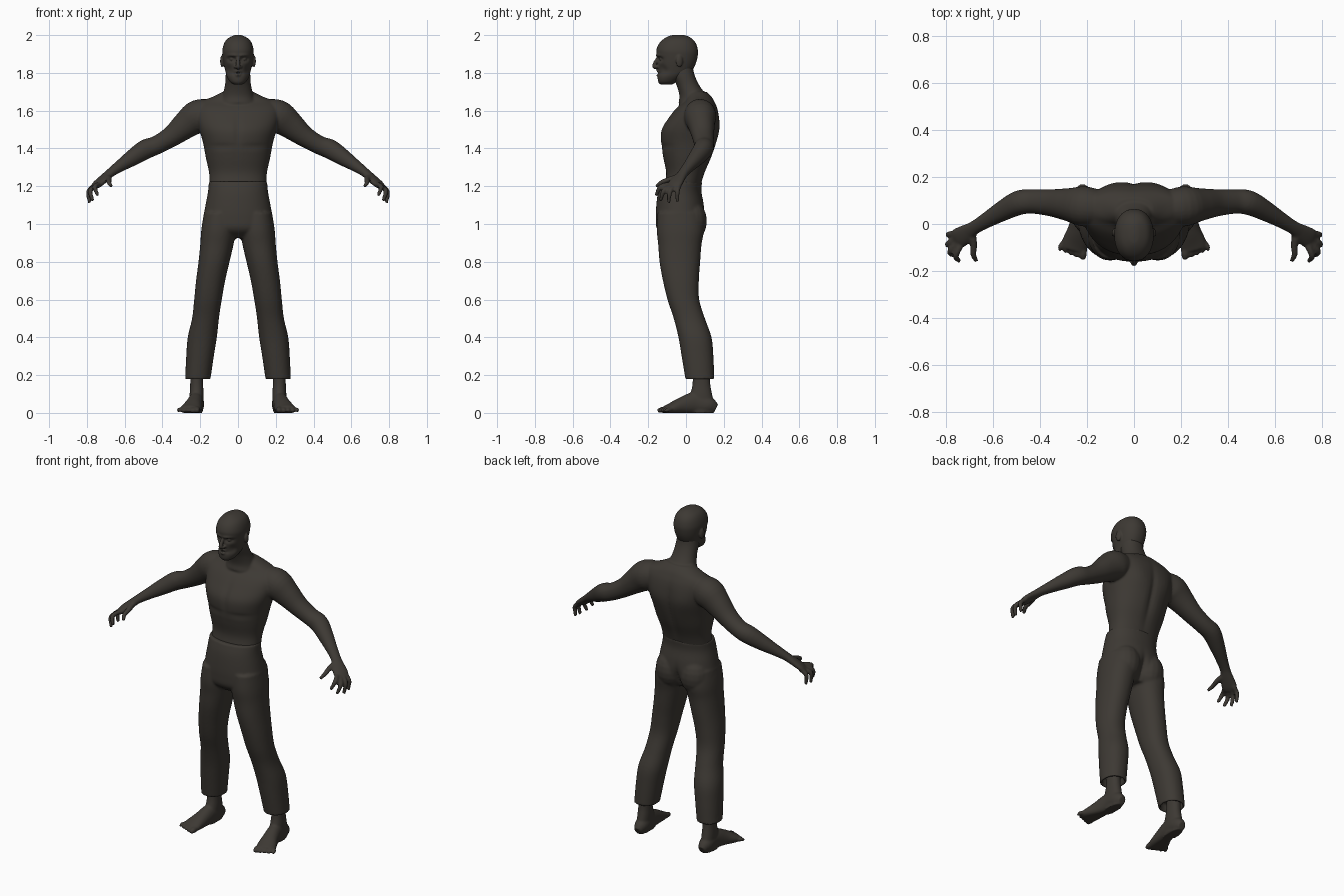
import bpy, bmesh, math
from mathutils import Vector, Matrix

mat = bpy.data.materials.new("dark_brown")
mat.diffuse_color = (0.047, 0.041, 0.034, 1)


def smooth_rows(rows, sub):
    """Catmull-Rom interpolation of rows of numbers."""
    rows = [Vector(r) for r in rows]
    out = []
    for i in range(len(rows) - 1):
        b, c = rows[i], rows[i + 1]
        a = rows[i - 1] if i else b * 2 - c
        d = rows[i + 2] if i + 2 < len(rows) else c * 2 - b
        for k in range(sub):
            t = k / sub
            out.append(0.5 * (2 * b + (c - a) * t + (2 * a - 5 * b + 4 * c - d) * t * t
                              + (3 * b - a - 3 * c + d) * t ** 3))
    return out + [rows[-1]]


def skin_rings(bm, rings):
    vr = [[bm.verts.new(p) for p in r] for r in rings]
    n = len(vr[0])
    for a, b in zip(vr, vr[1:]):
        for i in range(n):
            bm.faces.new((a[i], a[(i + 1) % n], b[(i + 1) % n], b[i]))
    bm.faces.new(vr[0])
    bm.faces.new(vr[-1])
    return [v for r in vr for v in r]


def oval(c, u, v, n, power):
    pts = []
    for i in range(n):
        a = 2 * math.pi * i / n
        ca, sa = math.cos(a), math.sin(a)
        pts.append(c + u * math.copysign(abs(ca) ** (2 / power), ca)
                   + v * math.copysign(abs(sa) ** (2 / power), sa))
    return pts


def stack(bm, rows, n=40, sub=5, power=2.2, s=1, hem=()):
    """Horizontal sections: x, y front, y back, z, half width."""
    rings = []
    for r in smooth_rows(rows, sub) + [Vector(h) for h in hem]:
        x, yf, yb, z, w = r
        rings.append(oval(Vector((x * s, (yf + yb) / 2, z)), Vector((max(w, .003), 0, 0)),
                          Vector((0, (yb - yf) / 2, 0)), n, power))
    return skin_rings(bm, rings)


def tube(bm, rows, s=1, n=20, sub=4, up=(0, 0, 1), floor=False):
    """Path sections: x, y, z, side radius, up radius."""
    rr = smooth_rows(rows, sub)
    pts = [Vector((r[0] * s, r[1], r[2])) for r in rr]
    rings = []
    for i, r in enumerate(rr):
        t = (pts[min(i + 1, len(pts) - 1)] - pts[max(i - 1, 0)]).normalized()
        side = t.cross(Vector(up)).normalized()
        ring = oval(pts[i], side * r[3], side.cross(t) * r[4], n, 2.1)
        if floor:
            for p in ring:
                p.z = max(p.z, 0)
        rings.append(ring)
    return skin_rings(bm, rings)


def ball(bm, c, r, rot=None):
    m = Matrix.Translation(c) @ (rot or Matrix()) @ Matrix.Diagonal((*r, 1))
    bmesh.ops.create_uvsphere(bm, u_segments=16, v_segments=10, radius=1, matrix=m)


def sculpt(verts, c, rad, push):
    """Soft symmetric push or dent around a point."""
    for v in verts:
        d = sum(((q - p) / k) ** 2 for q, p, k in zip((abs(v.co.x), v.co.y, v.co.z), c, rad))
        v.co.y += push * math.exp(-d)


def finish(bm, name, voxel, passes):
    bmesh.ops.recalc_face_normals(bm, faces=bm.faces)
    me = bpy.data.meshes.new(name)
    bm.to_mesh(me)
    bm.free()
    me.materials.append(mat)
    ob = bpy.data.objects.new(name, me)
    bpy.context.collection.objects.link(ob)
    m = ob.modifiers.new("blend", 'REMESH')
    m.mode, m.voxel_size, m.use_smooth_shade = 'VOXEL', voxel, True
    m = ob.modifiers.new("soften", 'SMOOTH')
    m.factor, m.iterations = 0.5, passes
    return ob


# head: skull and jaw, then eye sockets, brow, cheeks and mouth
bm = bmesh.new()
head = stack(bm, [(0, -.135, -.075, 1.738, .022), (0, -.147, -.05, 1.752, .042),
                  (0, -.15, -.01, 1.78, .059), (0, -.146, .03, 1.81, .067),
                  (0, -.15, .052, 1.85, .076), (0, -.153, .062, 1.89, .082),
                  (0, -.157, .063, 1.92, .083), (0, -.143, .053, 1.955, .074),
                  (0, -.118, .033, 1.98, .057), (0, -.085, .002, 1.997, .026),
                  (0, -.05, -.035, 2.002, .004)], n=64, sub=6)
sculpt(head, (.034, -.14, 1.873), (.02, .05, .012), .02)
sculpt(head, (.03, -.15, 1.892), (.032, .05, .008), -.010)
sculpt(head, (.05, -.12, 1.815), (.016, .05, .025), .012)
sculpt(head, (0, -.15, 1.798), (.022, .05, .006), .018)
for z in (1.787, 1.81):
    tube(bm, [(-.026, -.128, 1.798, .004, .004), (0, -.151, z, .007, .006),
              (.026, -.128, 1.798, .004, .004)], n=10)
tube(bm, [(0, -.145, 1.885, .009, .008), (0, -.164, 1.852, .011, .010),
          (0, -.169, 1.832, .013, .009), (0, -.155, 1.824, .013, .005)], n=12, up=(0, -1, .3))
for s in (1, -1):
    ball(bm, (.032 * s, -.131, 1.872), (.013, .010, .008))
    ball(bm, (.014 * s, -.152, 1.832), (.009, .012, .008))
    ball(bm, (.084 * s, -.035, 1.862), (.010, .019, .032), Matrix.Rotation(.25 * s, 4, 'Z'))
finish(bm, "head", .0045, 3)

# upper body: neck, torso, arms and hands
bm = bmesh.new()
stack(bm, [(0, -.04, .14, 1.64, .10), (0, -.035, .11, 1.68, .083), (0, -.05, .07, 1.735, .069),
           (0, -.075, .045, 1.79, .065), (0, -.08, .035, 1.84, .06)])
torso = stack(bm, [(0, -.125, .065, 1.14, .145), (0, -.115, .078, 1.2, .15),
                   (0, -.105, .10, 1.27, .153), (0, -.12, .135, 1.35, .17),
                   (0, -.133, .162, 1.43, .185), (0, -.13, .176, 1.5, .205),
                   (0, -.09, .174, 1.565, .222), (0, -.05, .165, 1.615, .222),
                   (0, -.01, .15, 1.65, .19), (0, 0, .135, 1.675, .13),
                   (0, .01, .11, 1.70, .08)], n=56)
sculpt(torso, (0, .17, 1.4), (.022, .1, .17), -.014)
sculpt(torso, (0, -.12, 1.5), (.015, .08, .09), .008)
sculpt(torso, (.09, -.12, 1.41), (.08, .08, .015), .006)
sculpt(torso, (.1, .17, 1.52), (.06, .08, .08), .008)
for s in (1, -1):
    tube(bm, [(.13, .07, 1.585, .07, .075), (.21, .075, 1.57, .085, .088),
              (.275, .082, 1.525, .071, .074), (.35, .09, 1.465, .058, .056),
              (.43, .096, 1.418, .052, .049), (.49, .09, 1.395, .052, .052),
              (.56, .055, 1.35, .043, .043), (.62, .02, 1.31, .034, .032),
              (.67, -.01, 1.275, .029, .024), (.70, -.03, 1.25, .033, .021)], s, n=28)
    # palm, fingers and thumb
    tube(bm, [(.675, -.012, 1.27, .026, .022), (.71, -.038, 1.24, .038, .021),
              (.745, -.06, 1.21, .044, .018), (.763, -.07, 1.193, .036, .012)], s)
    fingers = [((.74, -.095, 1.21), (.758, -.137, 1.195), (.742, -.158, 1.15)),
               ((.755, -.082, 1.20), (.783, -.118, 1.175), (.768, -.135, 1.122)),
               ((.76, -.062, 1.20), (.792, -.085, 1.17), (.785, -.092, 1.112)),
               ((.755, -.036, 1.205), (.788, -.045, 1.175), (.784, -.046, 1.118))]
    for a, b, c in fingers:
        tube(bm, [(*a, .013, .013), (*b, .013, .013), (*c, .009, .009)], s, n=12, up=(.8, 0, .6))
    tube(bm, [(.69, -.04, 1.25, .019, .017), (.682, -.09, 1.235, .015, .014),
              (.683, -.13, 1.22, .013, .012), (.67, -.158, 1.198, .009, .009)], s, n=12)
finish(bm, "upper_body", .0065, 3)

# trousers: hips, seat and legs with hollow cuffs
bm = bmesh.new()
hips = stack(bm, [(0, -.132, .085, 1.225, .154), (0, -.148, .082, 1.17, .159),
                  (0, -.157, .095, 1.10, .172), (0, -.16, .10, 1.03, .182),
                  (0, -.152, .085, .97, .175), (0, -.10, .05, .925, .10)], n=56)
sculpt(hips, (0, .1, .98), (.02, .08, .07), -.03)
for s in (1, -1):
    ball(bm, (.082 * s, .028, 1.015), (.088, .083, .11))
    stack(bm, [(.095, -.15, .085, 1.06, .085), (.102, -.155, .095, .97, .092),
               (.112, -.147, .082, .89, .088), (.127, -.14, .075, .8, .082),
               (.145, -.122, .068, .7, .077), (.159, -.098, .07, .6, .073),
               (.172, -.065, .10, .5, .071), (.189, -.04, .135, .4, .077),
               (.201, -.023, .145, .3, .073), (.213, -.003, .15, .178, .067)],
          s=s, hem=[(.213, .009, .138, .178, .056), (.213, .009, .138, .225, .056)])
finish(bm, "trousers", .0075, 3)

# bare feet
for s, side in ((1, "left"), (-1, "right")):
    bm = bmesh.new()
    stack(bm, [(.22, .035, .125, .26, .034), (.219, .035, .128, .16, .034),
               (.219, .022, .138, .10, .037), (.22, 0, .15, .045, .037),
               (.22, 0, .15, 0, .033)], n=24, s=s)
    tube(bm, [(.218, .158, .022, .022, .025), (.219, .12, .04, .039, .045),
              (.222, .05, .052, .04, .058), (.234, -.02, .038, .046, .046),
              (.25, -.08, .022, .056, .03), (.256, -.11, .016, .052, .022)], s, n=28, floor=True)
    for i in range(5):
        x, r = .217 + .021 * i, .017 - .0015 * i
        tube(bm, [(x, -.08, .018, r, r), (x + .003 * i, -.125 + .007 * i, .016, r, r),
                  (x + .004 * i, -.15 + .009 * i, .010, r * .6, r * .6)],
             s, n=12, floor=True)
    finish(bm, side + "_foot", .006, 3)
